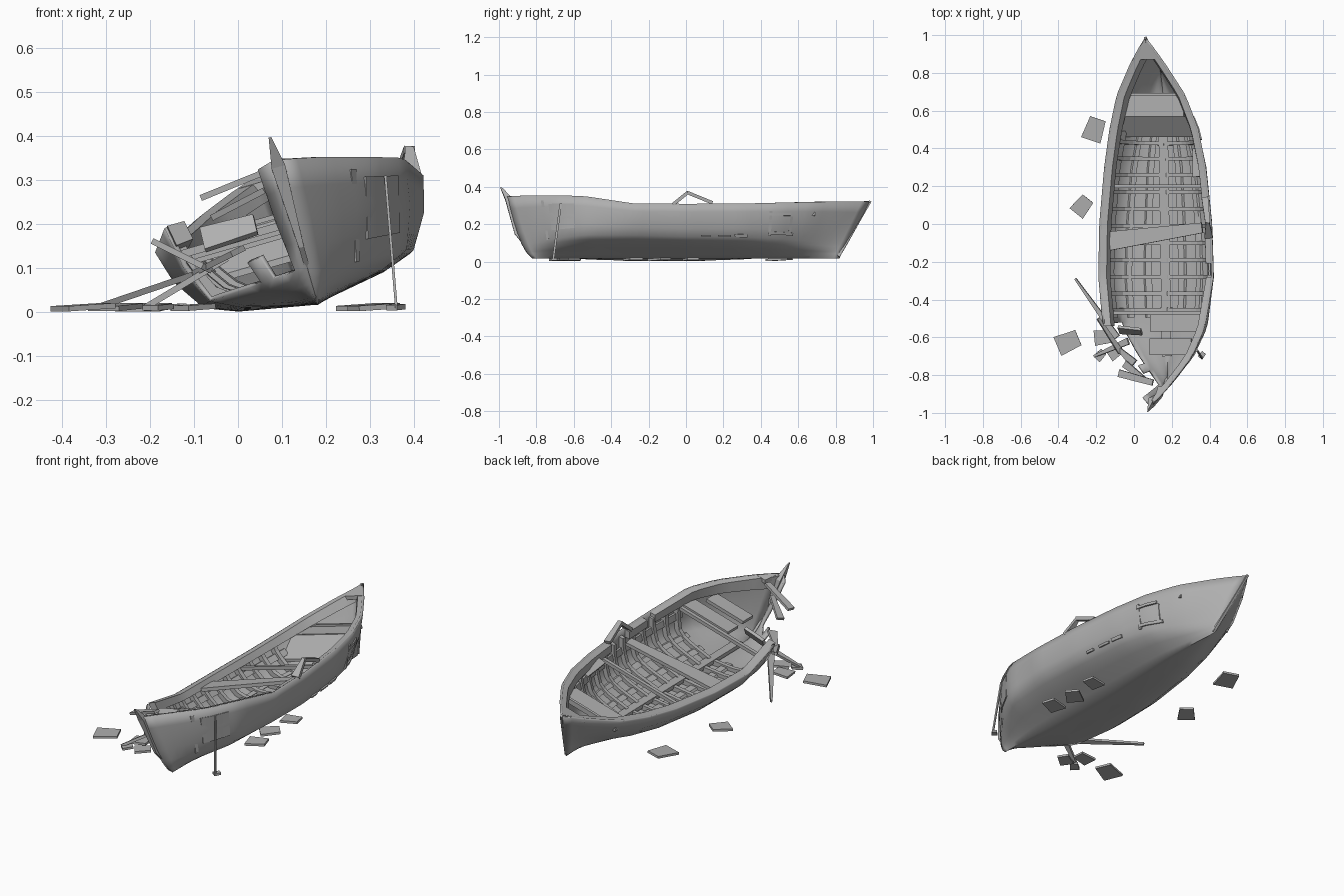
import bpy, bmesh, math, random
from mathutils import Vector

random.seed(4)
if "Cube" in bpy.data.objects:
    bpy.data.objects.remove(bpy.data.objects["Cube"])

wood = bpy.data.materials.new("weathered_grey")
wood.use_nodes = True
GREY = (0.43, 0.43, 0.43, 1)
wood.diffuse_color = GREY
wood.node_tree.nodes["Principled BSDF"].inputs["Base Color"].default_value = GREY

# Stations: top y, bottom y, rim half beam, chine half beam, rim height, sideways shift
STATIONS = [
    (-0.965, -0.82, 0.0, 0.0, 0.338, 0.0),
    (-0.85, -0.77, 0.1, 0.06, 0.315, 0.0),
    (-0.7, -0.67, 0.21, 0.15, 0.283, 0.0),
    (-0.55, -0.54, 0.275, 0.23, 0.262, -0.003),
    (-0.28, -0.28, 0.312, 0.25, 0.21, -0.006),
    (0.0, 0.0, 0.305, 0.24, 0.21, -0.008),
    (0.3, 0.3, 0.275, 0.21, 0.22, -0.008),
    (0.5, 0.48, 0.24, 0.165, 0.235, -0.01),
    (0.68, 0.62, 0.185, 0.1, 0.255, -0.02),
    (0.85, 0.74, 0.09, 0.04, 0.285, -0.03),
    (0.985, 0.82, 0.0, 0.0, 0.31, -0.035),
]
ROLL = math.radians(16)


def world(u, y, w, shift=0.0):
    """Boat space (across, along, up) rolled onto its side."""
    return Vector((0.18 + shift + u * math.cos(ROLL) - w * math.sin(ROLL), y,
                   0.023 + u * math.sin(ROLL) + w * math.cos(ROLL)))


def station(y):
    y = min(max(y, STATIONS[0][0]), STATIONS[-1][0])
    for a, b in zip(STATIONS, STATIONS[1:]):
        if y <= b[0]:
            f = (y - a[0]) / (b[0] - a[0])
            return [p + (q - p) * f for p, q in zip(a, b)]


def skin(y, v, d=0.0):
    """Hull point: v is -1 left rim, 0 keel, 1 right rim; d is the inset."""
    top, bot, b, c, h, shift = station(y)
    a = min(abs(v), 1)
    chine = (0.052 + 0.025 * abs(y)) * (0.85 if v > 0 else 1)
    knots = [(0, 0, 0), (0.4, c * 0.7, chine * 0.62), (0.6, c * 0.98, chine * 1.12),
             (0.8, c * 0.35 + b * 0.65, (chine + h) / 2), (1, b, h)]
    for (v0, u0, w0), (v1, u1, w1) in zip(knots, knots[1:]):
        if a <= v1:
            f = (a - v0) / (v1 - v0)
            u, w = u0 + (u1 - u0) * f, w0 + (w1 - w0) * f
            break
    power = 0.65 if y < 0 else 1.0
    along = bot + (top - bot) * (w / h) ** power
    u = max(u - d, 0)
    return world(math.copysign(u, v), along, w + d * (1 - a), shift)


def finish(name, bm, smooth=0):
    bmesh.ops.remove_doubles(bm, verts=bm.verts, dist=0.0005)
    bmesh.ops.recalc_face_normals(bm, faces=bm.faces)
    me = bpy.data.meshes.new(name)
    bm.to_mesh(me)
    bm.free()
    me.materials.append(wood)
    ob = bpy.data.objects.new(name, me)
    bpy.context.collection.objects.link(ob)
    if smooth:
        bpy.ops.object.select_all(action='DESELECT')
        ob.select_set(True)
        bpy.context.view_layer.objects.active = ob
        bpy.ops.object.shade_smooth_by_angle(angle=math.radians(smooth))
    return ob


def loft(name, rings, smooth=0):
    """Closed tube through rings of equal length, capped at both ends."""
    bm = bmesh.new()
    vs = [[bm.verts.new(p) for p in r] for r in rings]
    n = len(rings[0])
    for a, b in zip(vs, vs[1:]):
        for i in range(n):
            bm.faces.new((a[i], a[(i + 1) % n], b[(i + 1) % n], b[i]))
    bm.faces.new(vs[0][::-1])
    bm.faces.new(vs[-1])
    return finish(name, bm, smooth)


def strake(name, y0, y1, v0, v1, d0, d1):
    """Strip running along the hull."""
    n = max(1, round((y1 - y0) / 0.05))
    ys = [y0 + (y1 - y0) * i / n for i in range(n + 1)]
    loft(name, [[skin(y, v0, d0), skin(y, v1, d0), skin(y, v1, d1), skin(y, v0, d1)]
                for y in ys], 40)


def beam(name, a, b, width, thick, taper=1.0, side=(0, 1, 0)):
    """Board from a to b; taper scales the far end's width."""
    a, b = Vector(a), Vector(b)
    axis = (b - a).normalized()
    s = Vector(side)
    s = (s - axis * s.dot(axis)).normalized()
    t = axis.cross(s) * thick / 2
    rings = []
    for p, k in ((a, 1), (b, taper)):
        o = s * width * k / 2
        rings.append([p - o - t, p + o - t, p + o + t, p - o + t])
    return loft(name, rings)


# Hull shell, broken open on the left side of the bow
bm = bmesh.new()
ROWS, COLS = 40, 20
y_first, y_last = STATIONS[0][0], STATIONS[-1][0]
grid = [[bm.verts.new(skin(y_first + (y_last - y_first) * i / ROWS, -1 + 2 * j / COLS))
         for j in range(COLS + 1)] for i in range(ROWS + 1)]
for i in range(ROWS):
    y = y_first + (y_last - y_first) * (i + 0.5) / ROWS
    edge = -0.6 - random.choice((0, 0, 0.1))
    for j in range(COLS):
        v = -1 + 2 * (j + 0.5) / COLS
        if -0.91 < y < -0.54 and v < edge:
            continue
        bm.faces.new((grid[i][j], grid[i + 1][j], grid[i + 1][j + 1], grid[i][j + 1]))
bmesh.ops.delete(bm, geom=[v for v in bm.verts if not v.link_faces], context='VERTS')
hull = finish("hull", bm, 60)
shell = hull.modifiers.new("thickness", 'SOLIDIFY')
shell.thickness, shell.offset = 0.012, 0

# Slim stem rising to a pointed head, and the stern post
stem = [(-0.815, 0.01, 0.006), (-0.91, 0.13, 0.006), (-0.96, 0.32, 0.016), (-0.988, 0.39, 0.003)]
loft("stem_post", [[world(-r, y - 0.006, w), world(r, y - 0.006, w),
                    world(r, y + r * 2.5, w - 0.005), world(-r, y + r * 2.5, w - 0.005)]
                   for y, w, r in stem])
beam("stern_post", world(0, 0.815, 0.005, -0.03), world(0, 0.985, 0.312, -0.035), 0.012, 0.014,
     side=(1, 0, 0))

# Corner decks that close the rim at both ends
for name, tip, base, left in (("bow_deck", -0.95, -0.86, -0.3), ("stern_deck", 0.97, 0.87, -1)):
    tri = [skin(tip, 1, 0.002), skin(base, 1, 0.002), skin(base, 1, 0.002).lerp(skin(base, -1, 0.002), abs(left))]
    loft(name, [[p + Vector((0, 0, z)) for p in tri] for z in (-0.02, 0.001)])

# Gunwales with gaps where they have snapped
strake("left_gunwale", -0.54, 0.97, -0.9, -1, 0.0, 0.04)
for y0, y1 in ((-0.94, -0.28), (-0.21, -0.05), (0.12, 0.97)):
    strake("right_gunwale", y0, y1, 0.9, 1, 0.0, 0.035)
beam("snapped_gunwale_front", (0.395, -0.07, 0.305), (0.39, 0.01, 0.37), 0.045, 0.018, 0.4, (1, 0, 0))
beam("snapped_gunwale_back", (0.39, 0.005, 0.37), (0.375, 0.14, 0.315), 0.025, 0.018, 1.4, (1, 0, 0))
beam("loose_gunwale_board", (0.335, 0.25, 0.27), (0.33, 0.4, 0.25), 0.05, 0.012, 0.8, (1, 0, 0.5))

# Ribs laid over lengthwise floor strips
for k in range(11):
    y = -0.46 + 0.09 * k
    path = [-0.95 + 1.9 * i / 18 for i in range(19)]
    loft("rib", [[skin(y - 0.011, v, 0.004), skin(y + 0.011, v, 0.004),
                  skin(y + 0.011, v, 0.03), skin(y - 0.011, v, 0.03)] for v in path])
for v in (-0.78, -0.5, -0.25, 0.25, 0.5, 0.78):
    strake("floor_strip", -0.5, 0.5, v - 0.04, v + 0.04, 0.01, 0.02)
beam("keelson", world(0, -0.7, 0.025), world(0, 0.6, 0.025, -0.02), 0.05, 0.02, 1, (1, 0, 0))


def thwart(name, y, u0, u1, w, width, taper=1.0, skew=0.0):
    beam(name, world(u0, y - skew, w), world(u1, y + skew, w), width, 0.018, taper)


# Seats
thwart("stern_seat", 0.63, -0.19, 0.145, 0.2, 0.12)
loft("stern_seat_front", [[world(s * 0.19 - 0.015, 0.57, 0.205), world(s * 0.2 - 0.015, 0.46, 0.12),
                           world(s * 0.2 - 0.015, 0.46, 0.105), world(s * 0.19 - 0.015, 0.57, 0.19)]
                          for s in (-1, 1)])
thwart("stern_seat_back", 0.685, -0.17, 0.13, 0.21, 0.015)
thwart("middle_seat", -0.055, -0.27, 0.24, 0.18, 0.1, 0.55, 0.035)
thwart("seat_frame", -0.47, -0.27, 0.26, 0.19, 0.02)
thwart("front_seat", -0.525, -0.04, 0.25, 0.2, 0.09)
thwart("bow_seat", -0.65, -0.04, 0.19, 0.21, 0.085)
thwart("cross_bar", 0.2, -0.26, 0.26, 0.17, 0.02)

# Broken boards around the bow opening
beam("broken_seat", (-0.08, -0.56, 0.165), (0.04, -0.57, 0.2), 0.06, 0.016, 0.8, (0, 0.6, 1))
for a, b, width, taper in [
    ((-0.08, -0.79, 0.262), (0.1, -0.84, 0.335), 0.04, 0.8),
    ((-0.05, -0.74, 0.22), (0.065, -0.83, 0.28), 0.04, 0.6),
    ((-0.31, -0.29, 0.015), (-0.09, -0.6, 0.09), 0.01, 3.5),
    ((-0.21, -0.7, 0.012), (-0.03, -0.62, 0.12), 0.012, 3.0),
    ((-0.07, -0.68, 0.1), (-0.19, -0.5, 0.16), 0.03, 0.5),
    ((0.0, -0.74, 0.14), (-0.1, -0.64, 0.09), 0.05, 0.2),
]:
    beam("broken_board", a, b, width, 0.014, taper)

# Loose boards on the ground: x, y, size, turn
for x, y, size, turn in [
    (-0.21, 0.5, 0.12, 1.25), (-0.275, 0.095, 0.1, 0.9), (-0.35, -0.625, 0.12, 0.4),
    (-0.165, -0.6, 0.09, 0.1), (-0.1, -0.675, 0.08, 0.6), (-0.18, -0.695, 0.055, 0.8),
    (0.31, -0.28, 0.1, 0.3), (0.29, -0.14, 0.1, 0.7), (0.3, 0.03, 0.09, 0.2),
    (0.36, -0.695, 0.035, 0.9),
]:
    d = Vector((math.cos(turn), math.sin(turn), 0.06)) * size / 2
    p = Vector((x, y, 0.012))
    beam("loose_board", p - d, p + d, size * 0.9, 0.012, 0.8, (-d.y, d.x, 0))

# Hanging pole and splintered planks on the right side
beam("hanging_pole", (0.335, -0.67, 0.31), (0.36, -0.71, 0.01), 0.012, 0.006)
strake("bow_patch", -0.74, -0.6, 0.68, 0.92, -0.012, -0.006)
strake("bow_splinter", -0.78, -0.765, 0.6, 0.95, -0.011, -0.005)
for y0, y1, v0, v1 in [(0.45, 0.6, 0.64, 0.67), (0.45, 0.57, 0.85, 0.88), (0.45, 0.465, 0.62, 0.9),
                       (0.57, 0.585, 0.64, 0.84), (0.08, 0.13, 0.59, 0.62), (0.17, 0.24, 0.59, 0.62),
                       (0.26, 0.33, 0.59, 0.63)]:
    strake("splintered_plank", y0, y1, v0, v1, -0.014, 0.004)
